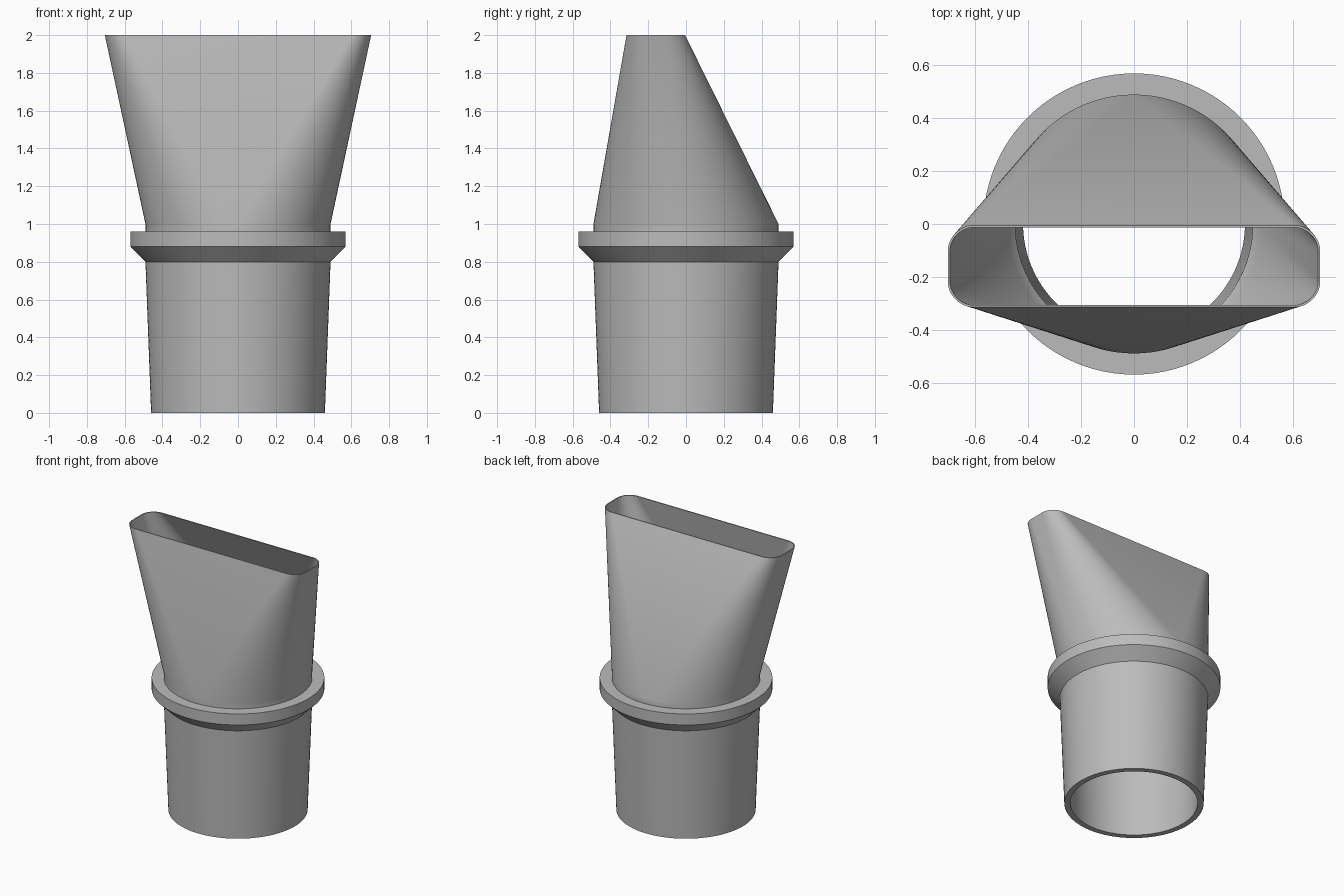
import bpy, bmesh, math

if "Cube" in bpy.data.objects:
    bpy.data.objects.remove(bpy.data.objects["Cube"], do_unlink=True)

STEPS = 24  # segments per quarter turn

grey = bpy.data.materials.new("plain grey")
grey.use_nodes = True
colour = (0.5, 0.5, 0.5, 1)
grey.diffuse_color = colour
grey.node_tree.nodes["Principled BSDF"].inputs["Base Color"].default_value = colour


def section(z, half_x, half_y, radius, centre_y=0.0):
    """Rounded rectangle at height z; a circle when all sizes are equal."""
    points = []
    for quarter, (sx, sy) in enumerate([(1, 1), (-1, 1), (-1, -1), (1, -1)]):
        for i in range(STEPS + 1):
            a = (quarter + i / STEPS) * math.pi / 2
            points.append((sx * (half_x - radius) + radius * math.cos(a),
                           centre_y + sy * (half_y - radius) + radius * math.sin(a), z))
    return points


def circle(z, r):
    return section(z, r, r, r)


def mouth(inset):
    return section(2.0, 0.705 - inset, 0.155 - inset, 0.1 - inset, -0.16)


# Closed shell: up the outside, over the lip, down the inside
sections = [
    circle(0, 0.46), circle(0.8, 0.49),                           # tapered tube
    circle(0.88, 0.57), circle(0.96, 0.57), circle(0.96, 0.49),   # collar
    circle(1.0, 0.49), mouth(0), mouth(0.008),                    # flattened spout and lip
    circle(1.0, 0.48), circle(0.96, 0.45), circle(0, 0.42),       # bore
]
bm = bmesh.new()
rings = [[bm.verts.new(p) for p in s] for s in sections]
count = len(rings[0])
for lower, upper in zip(rings, rings[1:] + rings[:1]):
    for i in range(count):
        j = (i + 1) % count
        bm.faces.new((lower[i], lower[j], upper[j], upper[i]))
# Merging the doubled circle points turns the flat spout sides into triangles
bmesh.ops.remove_doubles(bm, verts=bm.verts, dist=0.0001)
bmesh.ops.recalc_face_normals(bm, faces=bm.faces)
mesh = bpy.data.meshes.new("nozzle_adapter")
bm.to_mesh(mesh)
bm.free()
mesh.materials.append(grey)

nozzle = bpy.data.objects.new("nozzle_adapter", mesh)
bpy.context.collection.objects.link(nozzle)
bpy.ops.object.select_all(action="DESELECT")
nozzle.select_set(True)
bpy.context.view_layer.objects.active = nozzle
bpy.ops.object.shade_smooth_by_angle(angle=math.radians(30))
